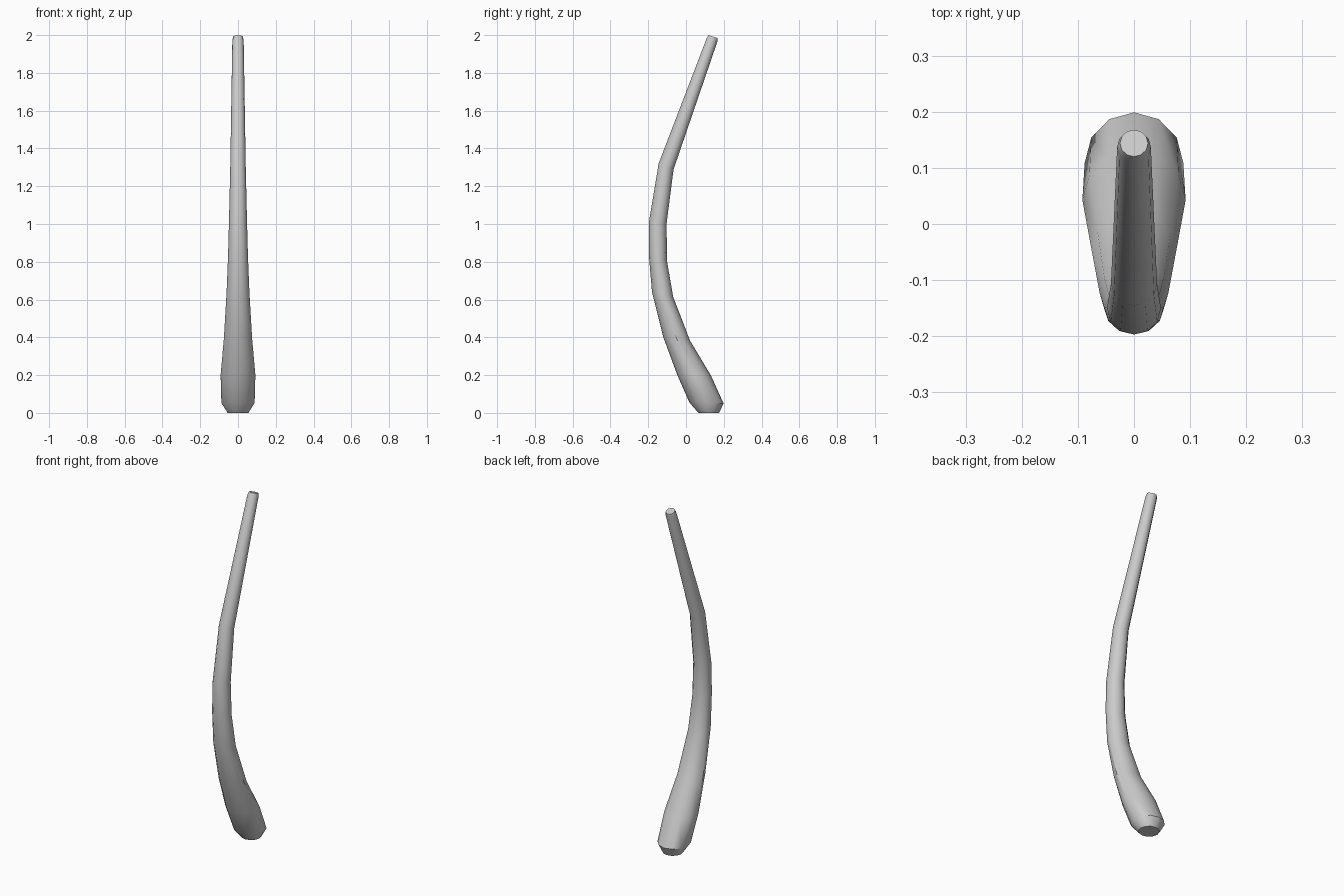
import bpy, bmesh, math
from mathutils import Vector

if "Cube" in bpy.data.objects:
    bpy.data.objects.remove(bpy.data.objects["Cube"])

SIDES = 12

# Cross-sections: front point (y, z), back point (y, z), half width in x
sections = [
    ((0.066, 0.0), (0.175, 0.0), 0.055),
    ((0.018, 0.055), (0.199, 0.05), 0.088),
    ((-0.046, 0.20), (0.131, 0.20), 0.092),
    ((-0.12, 0.40), (0.021, 0.383), 0.075),
    ((-0.18, 0.64), (-0.068, 0.615), 0.061),
    ((-0.197, 0.84), (-0.10, 0.80), 0.053),
    ((-0.197, 1.005), (-0.103, 1.0), 0.048),
    ((-0.145, 1.32), (-0.066, 1.288), 0.041),
    ((0.109, 1.982), (0.166, 1.965), 0.030),
    ((0.120, 2.0), (0.168, 1.984), 0.025),
]


def add_ring(bm, front, back, half_x):
    f, b = Vector((0, *front)), Vector((0, *back))
    mid, half = (f + b) / 2, (b - f) / 2
    side = Vector((half_x, 0, 0))
    angles = [2 * math.pi * i / SIDES for i in range(SIDES)]
    return [bm.verts.new(mid + half * math.cos(a) + side * math.sin(a)) for a in angles]


# Curved, tapering handle lofted through the sections
bm = bmesh.new()
rings = [add_ring(bm, *s) for s in sections]
for low, high in zip(rings, rings[1:]):
    for i in range(SIDES):
        j = (i + 1) % SIDES
        bm.faces.new((low[i], low[j], high[j], high[i]))

# Flat end caps
bm.faces.new(rings[0])
bm.faces.new(rings[-1])
bmesh.ops.recalc_face_normals(bm, faces=bm.faces)

mesh = bpy.data.meshes.new("curved_handle")
bm.to_mesh(mesh)
bm.free()
handle = bpy.data.objects.new("curved_handle", mesh)
bpy.context.collection.objects.link(handle)
bpy.context.view_layer.objects.active = handle
handle.select_set(True)
bpy.ops.object.shade_smooth_by_angle(angle=math.radians(35))
